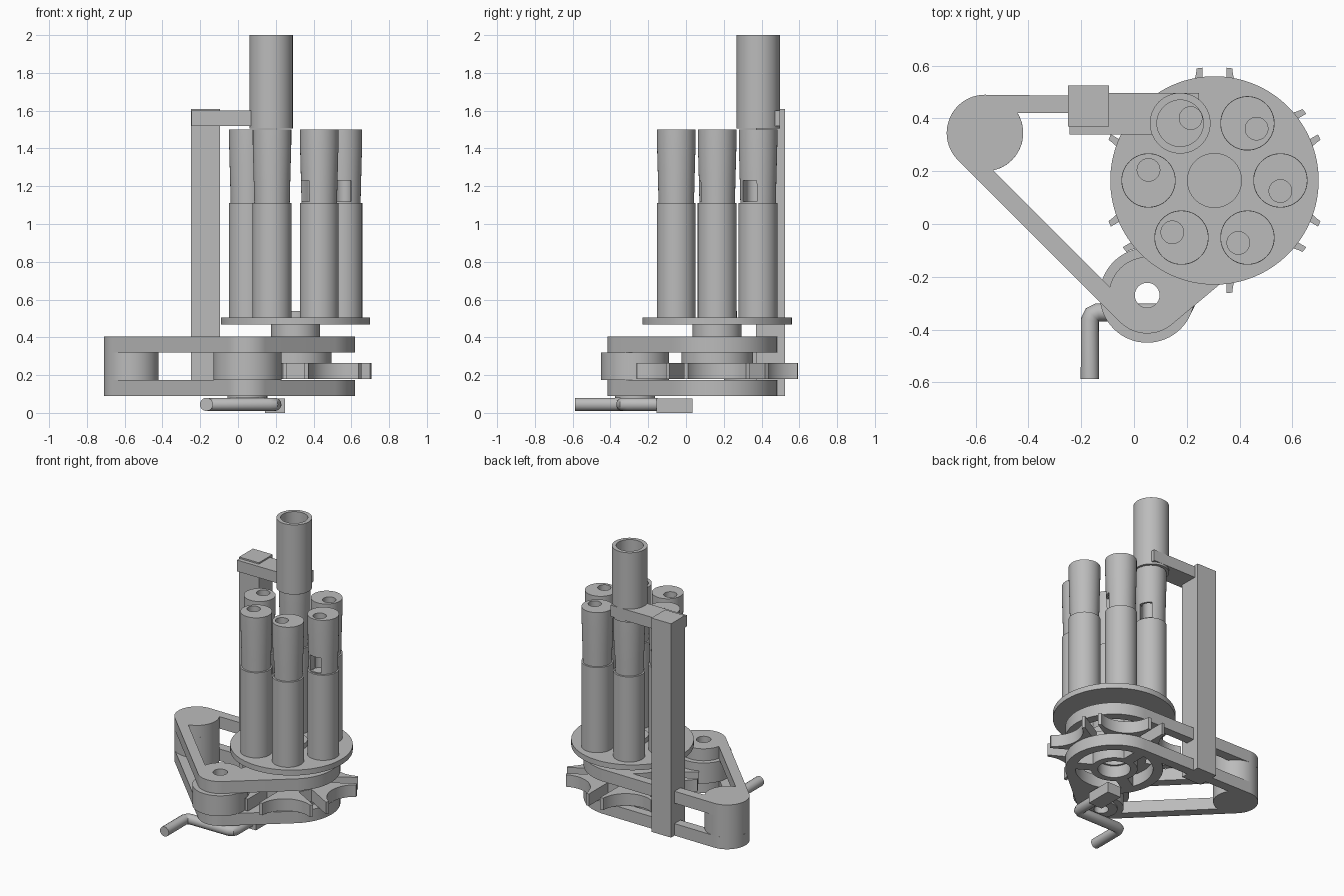
import bpy, bmesh, math
from mathutils import Vector, Matrix

cube = bpy.data.objects.get("Cube")
if cube:
    bpy.data.objects.remove(cube, do_unlink=True)

grey = bpy.data.materials.new("plain grey")
grey.use_nodes = True
tone = (0.5, 0.5, 0.5, 1)
grey.diffuse_color = tone
grey.node_tree.nodes["Principled BSDF"].inputs["Base Color"].default_value = tone

CORNER, DRIVE, TURRET = Vector((-0.565, 0.345)), Vector((0.05, -0.27)), Vector((0.305, 0.165))
STEP = math.pi / 3


def finish(bm, name):
    bmesh.ops.recalc_face_normals(bm, faces=bm.faces)
    mesh = bpy.data.meshes.new(name)
    bm.to_mesh(mesh)
    bm.free()
    mesh.materials.append(grey)
    ob = bpy.data.objects.new(name, mesh)
    bpy.context.collection.objects.link(ob)
    return ob


def ring(c, r, n=64):
    return [(c[0] + r * math.cos(math.tau * i / n), c[1] + r * math.sin(math.tau * i / n)) for i in range(n)]


def prism(name, pts, z0, z1):
    bm = bmesh.new()
    face = bm.faces.new([bm.verts.new((x, y, z0)) for x, y in pts])
    out = bmesh.ops.extrude_face_region(bm, geom=[face])
    moved = [v for v in out["geom"] if isinstance(v, bmesh.types.BMVert)]
    bmesh.ops.translate(bm, verts=moved, vec=(0, 0, z1 - z0))
    return finish(bm, name)


def cyl(name, c, r, z0, z1, n=64):
    return prism(name, ring(c, r, n), z0, z1)


def box(name, x0, x1, y0, y1, z0, z1):
    return prism(name, [(x0, y0), (x1, y0), (x1, y1), (x0, y1)], z0, z1)


def lathe(name, profile, n=64):
    bm = bmesh.new()
    rings = [[bm.verts.new((x, y, z)) for x, y in ring((0, 0), r, n)] for r, z in profile]
    for a, b in zip(rings, rings[1:]):
        for i in range(n):
            bm.faces.new((a[i], a[(i + 1) % n], b[(i + 1) % n], b[i]))
    bm.faces.new(rings[0])
    bm.faces.new(rings[-1])
    return finish(bm, name)


def cut(ob, *cutters):
    bpy.context.view_layer.objects.active = ob
    for c in cutters:
        mod = ob.modifiers.new("cut", "BOOLEAN")
        mod.operation, mod.solver, mod.object = "DIFFERENCE", "EXACT", c
        bpy.ops.object.modifier_apply(modifier=mod.name)
        bpy.data.objects.remove(c, do_unlink=True)
    return ob


def polar(r, a, side=0.0):
    u = Vector((math.cos(a), math.sin(a)))
    return TURRET + u * r + Vector((u.y, -u.x)) * side


# Frame plates: outline hugging three circles, open middle, spoked bearing
def frame_plate(name, z0, z1):
    bm = bmesh.new()
    for c, r in ((CORNER, 0.145), (DRIVE, 0.145), (TURRET, 0.315)):
        for x, y in ring(c, r, 96):
            bm.verts.new((x, y, z0))
            bm.verts.new((x, y, z1))
    bmesh.ops.convex_hull(bm, input=bm.verts)
    bmesh.ops.dissolve_limit(bm, angle_limit=0.005, verts=bm.verts, edges=bm.edges)
    plate = finish(bm, name)
    lo, hi = z0 - 0.02, z1 + 0.02
    opening = prism("opening", [(-0.75, 0.42), (0.305, 0.42), (0.05, -0.38)], lo, hi)
    cut(opening, cyl("a", CORNER, 0.1449, lo - 1, hi + 1), cyl("b", DRIVE, 0.1449, lo - 1, hi + 1),
        cyl("c", TURRET, 0.3149, lo - 1, hi + 1))
    gaps = cyl("gaps", TURRET, 0.25, lo, hi)
    cut(gaps, cyl("hub", TURRET, 0.15, lo - 1, hi + 1))
    for k in range(3):
        a = math.pi / 2 + k * math.tau / 3
        cut(gaps, prism("spoke", [polar(0.05, a, -0.04), polar(0.4, a, -0.04),
                                  polar(0.4, a, 0.04), polar(0.05, a, 0.04)], lo - 1, hi + 1))
    return cut(plate, opening, gaps, cyl("bore", TURRET, 0.105, lo, hi), cyl("hole", DRIVE, 0.047, lo, hi))


frame_plate("frame_bottom", 0.09, 0.175)
frame_plate("frame_top", 0.32, 0.405)
cyl("frame_corner", CORNER, 0.145, 0.175, 0.32)

# Driver wheel and its lower boss, bored through
for name, r, z0, z1 in (("driver_wheel", 0.18, 0.175, 0.32), ("driver_boss", 0.105, 0.078, 0.09)):
    cut(cyl(name, DRIVE, r, z0, z1), cyl("hole", DRIVE, 0.047, z0 - 0.1, z1 + 0.1))

# Indexing wheel: six open slots and six concave arcs
wheel = cyl("index_wheel", TURRET, 0.43, 0.18, 0.265, 144)
for k in range(6):
    a = k * STEP
    cut(wheel, cyl("arc", polar(0.504, a), 0.185, 0.1, 0.4))
    b = a + STEP / 2
    cut(wheel, prism("slot", [polar(0.21, b, -0.045), polar(0.6, b, -0.045),
                              polar(0.6, b, 0.045), polar(0.21, b, 0.045)], 0.1, 0.4))
cut(wheel, cyl("bore", TURRET, 0.1, 0.1, 0.4))
cut(cyl("index_collar", TURRET, 0.19, 0.265, 0.32), cyl("bore", TURRET, 0.1, 0.2, 0.4))

# Turret shaft, disc and centre boss
cut(cyl("turret_shaft", TURRET, 0.13, 0.32, 0.468), cyl("bore", TURRET, 0.1, 0.3, 0.46))
cyl("turret_disc", TURRET, 0.395, 0.467, 0.505, 128)
cyl("turret_boss", TURRET, 0.104, 0.505, 0.54)

# Six barrels with an off-centre bore and a side window
barrel = lathe("barrel_1", [(0.103, 0.505), (0.103, 1.11), (0.094, 1.112), (0.096, 1.2),
                            (0.102, 1.42), (0.102, 1.5)])
cut(barrel, cyl("bore", (0, -0.04), 0.043, 1.113, 1.6, 32),
    box("window", -0.042, 0.042, -0.15, -0.03, 1.118, 1.23))
for k in range(6):
    ob = barrel if k == 0 else barrel.copy()
    if k:
        bpy.context.collection.objects.link(ob)
        ob.name = f"barrel_{k + 1}"
    x, y = polar(0.25, k * STEP)
    ob.matrix_world = Matrix.Translation((x, y, 0)) @ Matrix.Rotation(k * STEP, 4, "Z")

# Rear post, arm and feed tube
box("rear_post", -0.25, -0.095, 0.37, 0.525, 0.09, 1.61)
TUBE = (0.175, 0.382)
cut(box("feed_arm", -0.245, 0.247, 0.34, 0.497, 1.52, 1.6), cyl("bore", TUBE, 0.1, 1.4, 1.7))
cut(cyl("feed_tube", TUBE, 0.115, 1.505, 2.0), cyl("bore", TUBE, 0.088, 1.4, 2.1))

# Hand crank: bent round bar and square end block
path = [(-0.167, -0.588), (-0.167, -0.365), (-0.158, -0.344), (-0.137, -0.335),
        (0.165, -0.335), (0.186, -0.326), (0.195, -0.305), (0.195, -0.15)]
curve = bpy.data.curves.new("crank_bar", "CURVE")
curve.dimensions = "3D"
curve.bevel_depth, curve.bevel_resolution, curve.use_fill_caps = 0.035, 6, True
line = curve.splines.new("POLY")
line.points.add(len(path) - 1)
for p, (x, y) in zip(line.points, path):
    p.co = (x, y, 0.045, 1)
curve.materials.append(grey)
bar = bpy.data.objects.new("crank_bar", curve)
bpy.context.collection.objects.link(bar)
bpy.ops.object.select_all(action="DESELECT")
bar.select_set(True)
bpy.context.view_layer.objects.active = bar
bpy.ops.object.convert(target="MESH")
box("crank_block", 0.142, 0.25, -0.155, 0.035, 0, 0.075)

# Smooth round walls, keep edges crisp
bpy.ops.object.select_all(action="DESELECT")
for ob in bpy.context.collection.objects:
    if ob.type == "MESH":
        ob.select_set(True)
        bpy.context.view_layer.objects.active = ob
bpy.ops.object.shade_smooth_by_angle(angle=math.radians(30))
